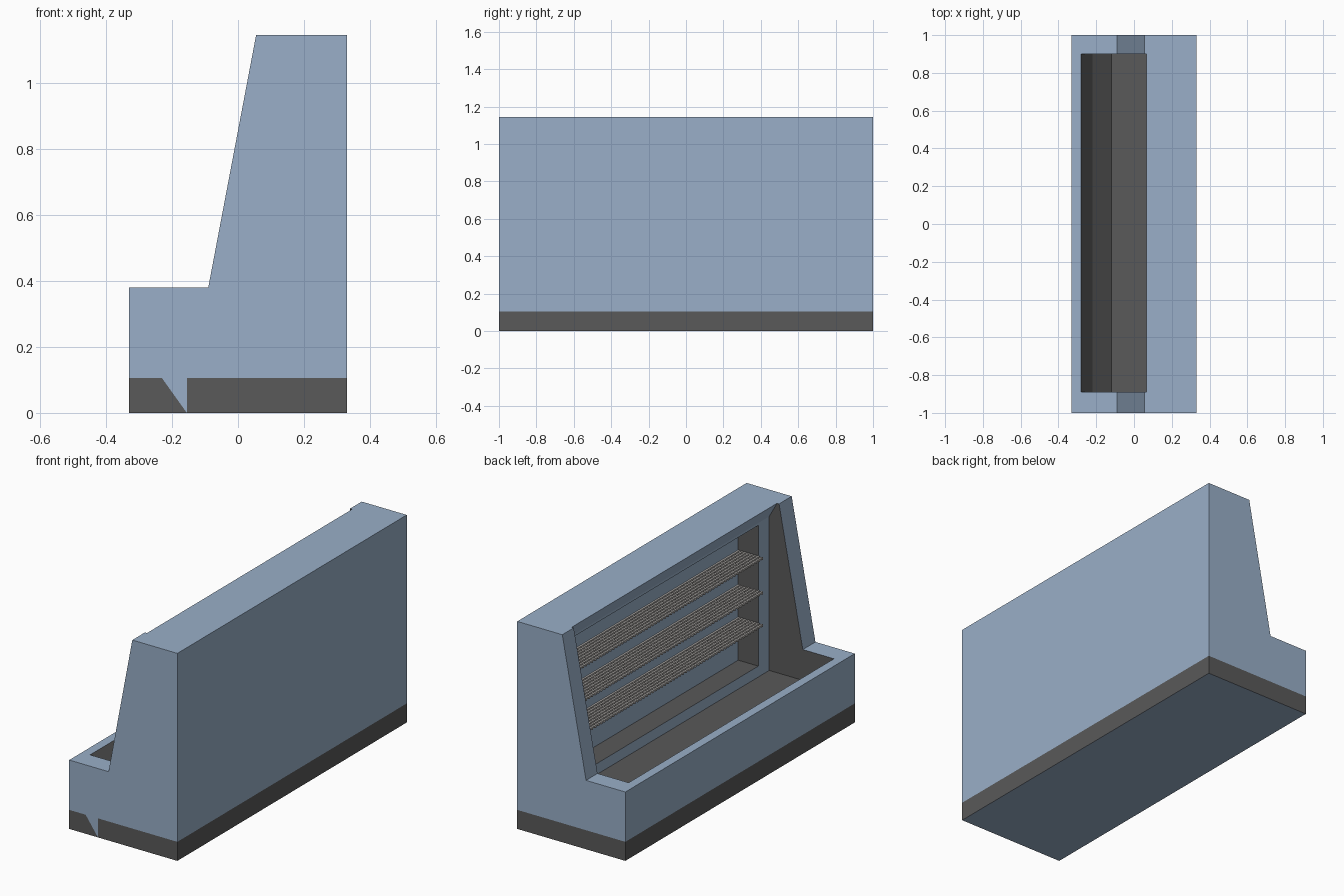
import bpy, bmesh
from mathutils import Vector

if "Cube" in bpy.data.objects:
    bpy.data.objects.remove(bpy.data.objects["Cube"])


def material(name, rgb):
    m = bpy.data.materials.new(name)
    m.diffuse_color = (*rgb, 1)
    m.use_nodes = True
    m.node_tree.nodes["Principled BSDF"].inputs["Base Color"].default_value = m.diffuse_color
    return m


BLUE = material("panel_blue", (0.32, 0.43, 0.58))
DARK = material("dark_grey", (0.1, 0.1, 0.1))
STEEL = material("wire_steel", (0.5, 0.48, 0.46))


def make(name, bm, mats):
    bmesh.ops.recalc_face_normals(bm, faces=bm.faces)
    me = bpy.data.meshes.new(name)
    bm.to_mesh(me)
    bm.free()
    for m in mats:
        me.materials.append(m)
    ob = bpy.data.objects.new(name, me)
    bpy.context.collection.objects.link(ob)
    return ob


def prism(name, profile, y0, y1, mats):
    """Extrude an xz profile along y."""
    bm = bmesh.new()
    f = bm.faces.new([bm.verts.new((x, y0, z)) for x, z in profile])
    new = bmesh.ops.extrude_face_region(bm, geom=[f])["geom"]
    bmesh.ops.translate(bm, vec=(0, y1 - y0, 0),
                        verts=[v for v in new if isinstance(v, bmesh.types.BMVert)])
    return make(name, bm, mats)


def add_box(bm, x0, x1, y0, y1, z0, z1):
    vs = bmesh.ops.create_cube(bm, size=1)["verts"]
    for v in vs:
        v.co = Vector(((x0 + x1) / 2 + v.co.x * (x1 - x0),
                       (y0 + y1) / 2 + v.co.y * (y1 - y0),
                       (z0 + z1) / 2 + v.co.z * (z1 - z0)))


# Cabinet outline, then the display well and the rear shelf recess cut from it
body = prism("display_cabinet",
             [(-.33, 0), (.33, 0), (.33, 1.145), (.055, 1.145), (-.09, .38), (-.33, .38)],
             -1, 1, [BLUE, DARK])
well = prism("well_cutter",
             [(.115, .21), (-.12, .21), (-.22, .29), (-.28, .38), (-.28, 1.23),
              (.02, 1.23), (.115, 1.06)], -.89, .90, [BLUE])
recess = prism("recess_cutter", [(.05, .27), (.238, .27), (.238, 1.047), (.05, 1.047)],
               -.795, .805, [BLUE])
for cutter in (well, recess):
    mod = body.modifiers.new("cut", 'BOOLEAN')
    mod.object = cutter
    mod.operation = 'DIFFERENCE'
    mod.solver = 'EXACT'
    bpy.context.view_layer.objects.active = body
    bpy.ops.object.modifier_apply(modifier=mod.name)
for cutter in (well, recess):
    bpy.data.objects.remove(cutter)

# Plinth band, with the small slanted break on the near end
bm = bmesh.new()
bm.from_mesh(body.data)


def split(faces, co, no):
    geom = set(faces)
    for f in faces:
        geom.update(f.edges, f.verts)
    bmesh.ops.bisect_plane(bm, geom=list(geom), dist=1e-5, plane_co=co, plane_no=no)
    bm.normal_update()


def near_end(x_max=1):
    return [f for f in bm.faces if f.normal.y < -.9
            and f.calc_center_bounds().y < -.99
            and f.calc_center_bounds().z < .1 and f.calc_center_bounds().x < x_max]


split(bm.faces[:], (0, 0, .105), (0, 0, 1))
split(near_end(), (-.155, 0, 0), (1, 0, 0))
split(near_end(-.16), (-.155, 0, 0), (.105, 0, .075))

# Dark plinth, well floor and end walls
for f in bm.faces:
    c, n = f.calc_center_median(), f.normal
    f.material_index = 0
    if c.z < .104 and n.z > -.5:
        slanted_gap = (c.y < -.99 and c.x < -.156
                       and .105 * (c.x + .155) + .075 * c.z > 1e-4)
        f.material_index = 0 if slanted_gap else 1
    elif abs(c.y) < .91 and -.29 < c.x < .24 and .2 < c.z < 1.1 and n.x > -.5:
        inside = n.z < .9 or c.z < .3
        f.material_index = 1 if inside else 0
bm.to_mesh(body.data)
bm.free()

# Three wire shelves: lengthwise rods over cross rods
X0, X1, Y0, Y1 = .085, .236, -.793, .803
for i, z in enumerate((.51, .69, .88)):
    bm = bmesh.new()
    for k in range(8):
        x = X0 + (X1 - X0 - .01) * k / 7
        add_box(bm, x, x + .01, Y0, Y1, z - .008, z)
    for k in range(61):
        y = Y0 + (Y1 - Y0 - .01) * k / 60
        add_box(bm, X0, X1, y, y + .01, z - .014, z - .004)
    make(f"wire_shelf_{i + 1}", bm, [STEEL])
